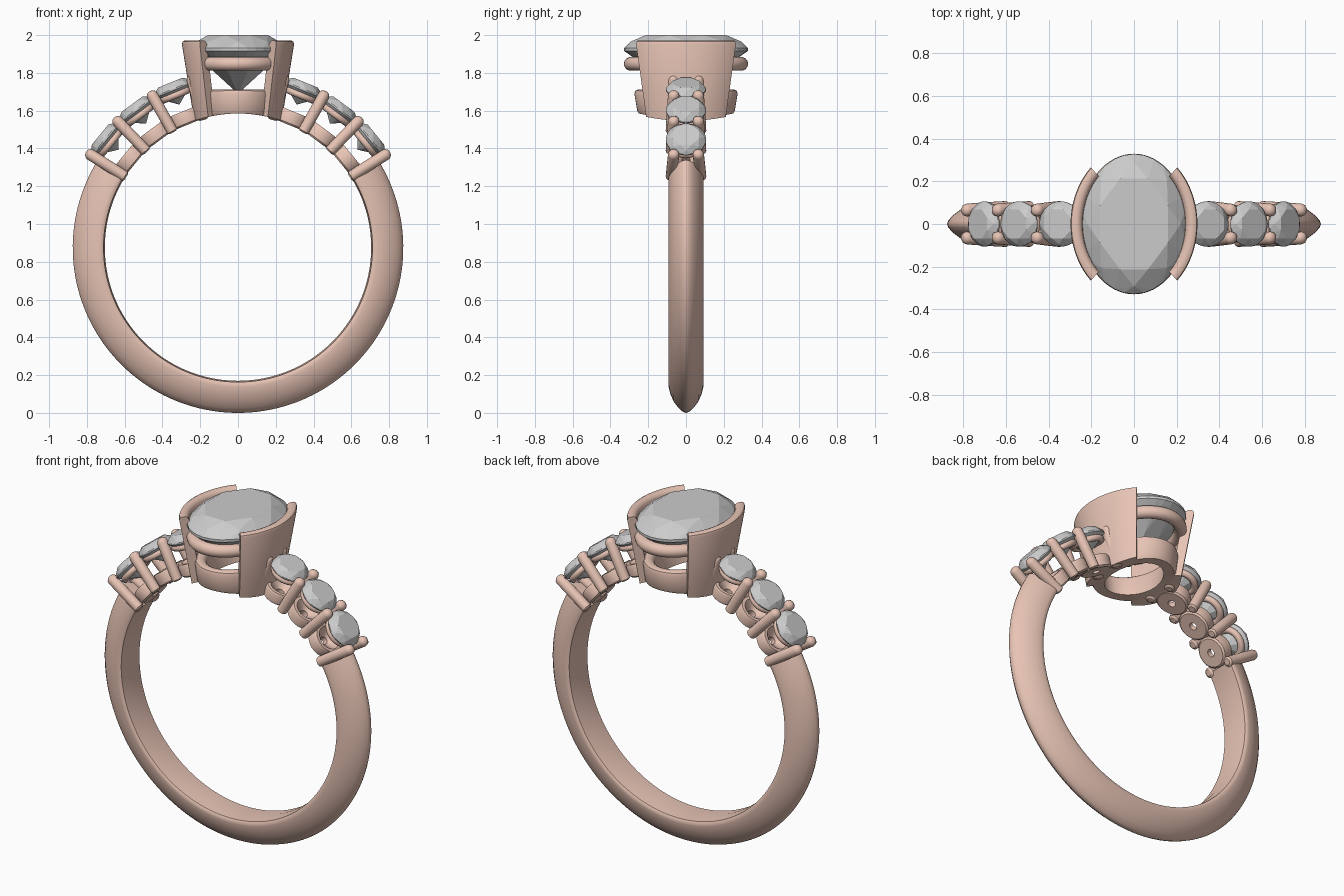
import bpy, bmesh
from math import sin, cos, pi, radians, sqrt
from mathutils import Matrix, Vector

if "Cube" in bpy.data.objects:
    bpy.data.objects.remove(bpy.data.objects["Cube"])

CZ = 0.875          # height of the finger hole centre
R_IN = 0.707        # finger hole radius

metal = bpy.data.materials.new("rose_metal")
metal.diffuse_color = (0.80, 0.55, 0.46, 1)
metal.use_nodes = True
metal.node_tree.nodes["Principled BSDF"].inputs["Base Color"].default_value = metal.diffuse_color


def finish(name, bm, matrix=None, mat=metal, smooth=35):
    """Turn a bmesh into a named object."""
    if matrix:
        bm.transform(matrix)
    bmesh.ops.recalc_face_normals(bm, faces=bm.faces)
    me = bpy.data.meshes.new(name)
    bm.to_mesh(me)
    bm.free()
    ob = bpy.data.objects.new(name, me)
    bpy.context.collection.objects.link(ob)
    if mat:
        me.materials.append(mat)
    if smooth:
        me.shade_smooth()
        me.set_sharp_from_angle(angle=radians(smooth))
    return ob


def loft(name, sections, closed, matrix=None):
    """Skin a list of closed cross-sections; cap the ends unless closed."""
    bm = bmesh.new()
    rows = [[bm.verts.new(p) for p in s] for s in sections]
    n = len(rows[0])
    for i in range(len(rows) if closed else len(rows) - 1):
        a, b = rows[i], rows[(i + 1) % len(rows)]
        for j in range(n):
            k = (j + 1) % n
            bm.faces.new((a[j], a[k], b[k], b[j]))
    if not closed:
        bm.faces.new(rows[0])
        bm.faces.new(rows[-1])
    return finish(name, bm, matrix)


def lathe(name, profile, matrix, steps=28):
    """Spin a closed (radius, z) profile round local z."""
    turns = [2 * pi * i / steps for i in range(steps)]
    return loft(name, [[(r * cos(t), r * sin(t), z) for r, z in profile] for t in turns], True, matrix)


def circle_profile(r, z, size, n=12):
    return [(r + size * cos(2 * pi * i / n), z + size * sin(2 * pi * i / n)) for i in range(n)]


def gem(name, rx, ry, girdle, table, culet, matrix=None):
    """Faceted brilliant cut as a convex hull of its facet corners."""
    bm = bmesh.new()
    crown, depth = table - girdle, girdle - culet

    def ring(n, scale, z, turn=0.0):
        for i in range(n):
            t = 2 * pi * (i + turn) / n
            bm.verts.new((rx * scale * cos(t), ry * scale * sin(t), z))
    ring(8, 0.70, table, 0.5)
    ring(8, 0.89, girdle + crown * 0.55)
    ring(32, 1.0, girdle + crown * 0.08)
    ring(32, 1.0, girdle - crown * 0.12)
    ring(8, 0.50, girdle - depth * 0.56, 0.5)
    bm.verts.new((0, 0, culet))
    bmesh.ops.convex_hull(bm, input=bm.verts)
    bmesh.ops.dissolve_limit(bm, angle_limit=radians(1), verts=bm.verts, edges=bm.edges)
    return finish(name, bm, matrix, None, 0)


def radial(deg):
    """Matrix whose local z points outward from the finger hole at this angle."""
    return Matrix.Translation((0, 0, CZ)) @ Matrix.Rotation(radians(90 - deg), 4, 'Y')


# band: knife-edge section swept below the shoulders
half = [(0.086, 0.712), (0.092, 0.722), (0.092, 0.738), (0.083, 0.775),
        (0.065, 0.815), (0.040, 0.849), (0.016, 0.870)]
section = [(0, R_IN - 0.002)] + half + [(0, 0.875)] + [(-y, r) for y, r in reversed(half)]
angles = [radians(32 - 244 * i / 110) for i in range(111)]
loft("band", [[(r * cos(a), y, CZ + r * sin(a)) for y, r in section] for a in angles], False)

# shoulders: three claw-set stones on each side
cup = [(0.022, 0.703), (0.080, 0.703), (0.090, 0.712), (0.092, 0.765),
       (0.086, 0.778), (0.068, 0.778), (0.022, 0.735)]
for side in ("right", "left"):
    def ang(d):
        return d if side == "right" else 180 - d
    for i in range(3):
        m = radial(ang(39.3 + 14.2 * i))
        gem(f"{side}_side_stone_{i + 1}", 0.106, 0.106, 0.905, 0.944, 0.818, m)
        lathe(f"{side}_stone_ring_{i + 1}", circle_profile(0.078, 0.873, 0.019), m)
        lathe(f"{side}_stone_cup_{i + 1}", cup, m)
    for i in range(4):
        for s in (-1, 1):
            # claw: round rod with a domed tip, leaning slightly outward at its foot
            stops = [(0.018, 0.700), (0.029, 0.708), (0.030, 0.80), (0.030, 0.925),
                     (0.026, 0.938), (0.016, 0.947), (0.004, 0.950)]
            rows = [[(r * cos(pi * k / 8), s * (0.064 + 0.06 * (0.95 - z)) + r * sin(pi * k / 8), z)
                     for k in range(16)] for r, z in stops]
            loft(f"{side}_claw_{i + 1}_{'front' if s < 0 else 'back'}", rows, False,
                 radial(ang(32.2 + 14.2 * i)))

# centre stone
gem("centre_stone", 0.245, 0.328, 1.925, 2.0, 1.69)


def finger_z(x):
    return CZ + sqrt((R_IN + 0.003) ** 2 - x * x)


def oval_section(t, pts, top, low, z_top, z_low):
    """Cross-section at angle t of a tapering oval wall; pts are (inset, height 0..1)."""
    out = []
    for inset, h in pts:
        rx = low[0] + (top[0] - low[0]) * h - inset
        ry = low[1] + (top[1] - low[1]) * h - inset
        x, y = rx * cos(t), ry * sin(t)
        zb = finger_z(x) if z_low is None else z_low
        out.append((x, y, zb + (z_top - zb) * h))
    return out


# half-bezel walls hugging the long sides of the centre stone
wall = [(0, 0), (0, 0.955), (0.006, 0.985), (0.018, 1), (0.036, 1),
        (0.048, 0.985), (0.054, 0.955), (0.054, 0)]
for name, mid in (("right_bezel_wall", 0), ("left_bezel_wall", pi)):
    ts = [mid + radians(-47 + 94 * i / 32) for i in range(33)]
    loft(name, [oval_section(t, wall, (0.30, 0.365), (0.232, 0.288), 1.972, None) for t in ts], False)

# oval base ring, underside shaped to the finger hole
base = [(0.006, 0), (0, 0.12), (0, 0.82), (0.008, 0.95), (0.022, 1),
        (0.045, 1), (0.060, 0.92), (0.065, 0.8), (0.065, 0)]
ts = [2 * pi * i / 64 for i in range(64)]
loft("base_ring", [oval_section(t, base, (0.215, 0.277), (0.20, 0.256), 1.712, None) for t in ts], True)

# oval gallery wire under the girdle
wire = circle_profile(0, 1.848, 0.036, 14)
loft("gallery_wire", [[((0.215 + d) * cos(t), (0.293 + d) * sin(t), z) for d, z in wire] for t in ts], True)
